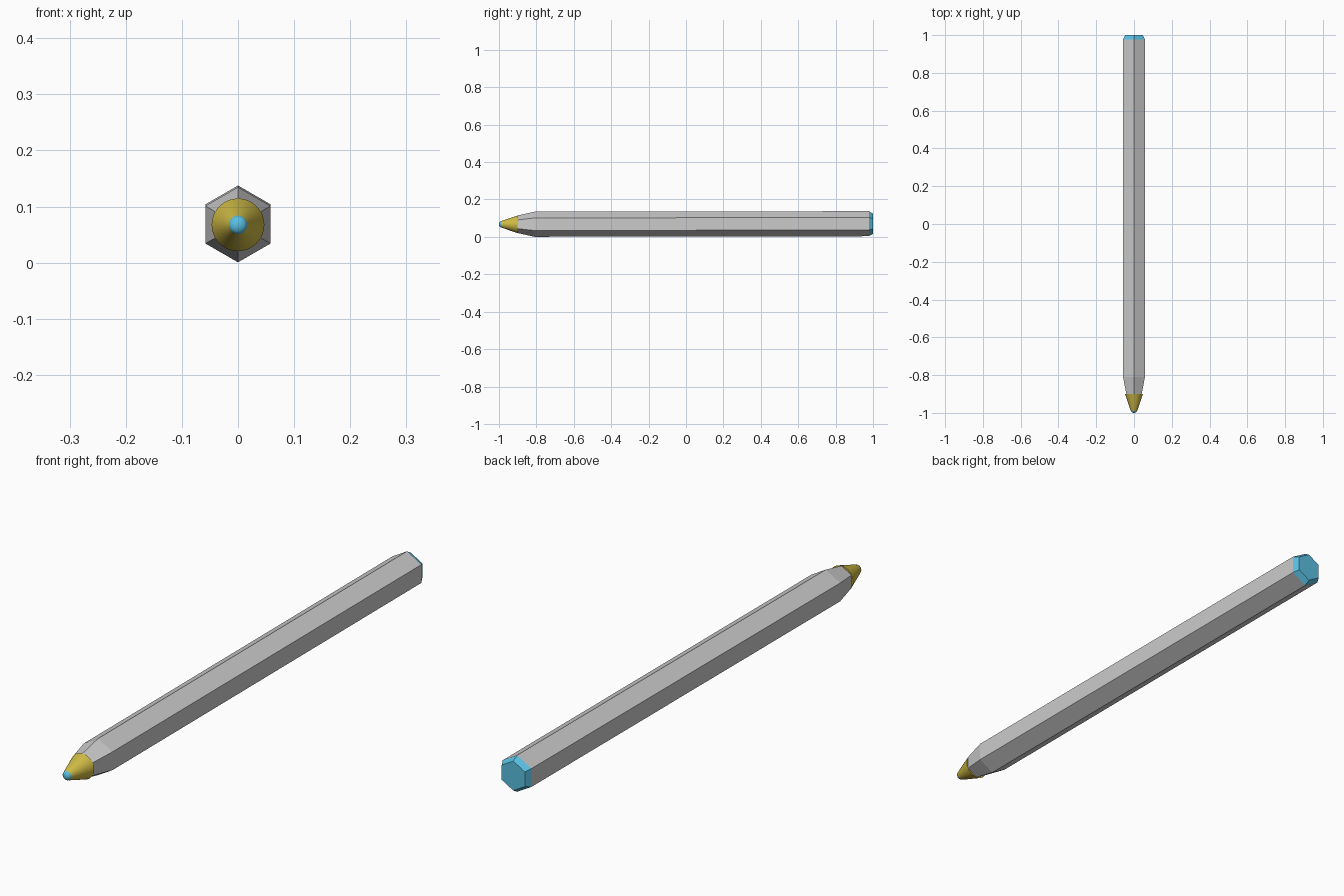
import bpy, bmesh, math

if "Cube" in bpy.data.objects:
    bpy.data.objects.remove(bpy.data.objects["Cube"])


def axis_z(y):
    # The pencil lies very slightly tilted, rising towards the back
    return 0.069 + 0.0016 * y


def material(name, colour):
    m = bpy.data.materials.new(name)
    m.diffuse_color = (*colour, 1)
    m.use_nodes = True
    m.node_tree.nodes["Principled BSDF"].inputs["Base Color"].default_value = m.diffuse_color
    return m


def loft(name, sides, sections, mat=None, caps=(True, True), smooth=False):
    """Skin polygon rings (y, radius) placed along the pencil axis."""
    bm = bmesh.new()
    rings = []
    for y, r in sections:
        ring = []
        for i in range(sides):
            a = math.pi / 2 + 2 * math.pi * i / sides
            ring.append(bm.verts.new((r * math.cos(a), y, axis_z(y) + r * math.sin(a))))
        rings.append(ring)
    for a, b in zip(rings, rings[1:]):
        for i in range(sides):
            j = (i + 1) % sides
            bm.faces.new((a[i], a[j], b[j], b[i]))
    if caps[0]:
        bm.faces.new(rings[0])
    if caps[1]:
        bm.faces.new(rings[-1])
    bmesh.ops.recalc_face_normals(bm, faces=bm.faces)
    if not caps[0] and not caps[1]:
        # Open tubes: make sure the walls face outwards
        f = bm.faces[:][0]
        c = f.calc_center_median()
        if f.normal.x * c.x + f.normal.z * (c.z - axis_z(c.y)) < 0:
            bmesh.ops.reverse_faces(bm, faces=bm.faces)
    me = bpy.data.meshes.new(name)
    bm.to_mesh(me)
    bm.free()
    ob = bpy.data.objects.new(name, me)
    bpy.context.collection.objects.link(ob)
    if mat:
        me.materials.append(mat)
    if smooth:
        bpy.ops.object.select_all(action='DESELECT')
        ob.select_set(True)
        bpy.context.view_layer.objects.active = ob
        bpy.ops.object.shade_smooth_by_angle(angle=math.radians(40))
    return ob


gold = material("gold", (0.63, 0.5, 0.06))
blue = material("blue", (0.1, 0.52, 0.75))

# Hexagonal barrel with tapered front
loft("barrel", 6, [(-0.9, 0.047), (-0.81, 0.067), (0.978, 0.067)], caps=(False, False))

# Chamfered end cap
loft("end_cap", 6, [(0.978, 0.067), (1.0, 0.054)], blue)

# Round cone, wider than the flats of the barrel
loft("tip_cone", 32, [(-0.9, 0.047), (-0.982, 0.0195), (-0.989, 0.0165)], gold, smooth=True)

# Rounded writing point
dome = [(-0.989 - 0.011 * math.sin(t), 0.0165 * math.cos(t))
        for t in (math.radians(d) for d in (0, 20, 40, 60, 75, 86))]
loft("writing_point", 32, dome, blue, smooth=True)
